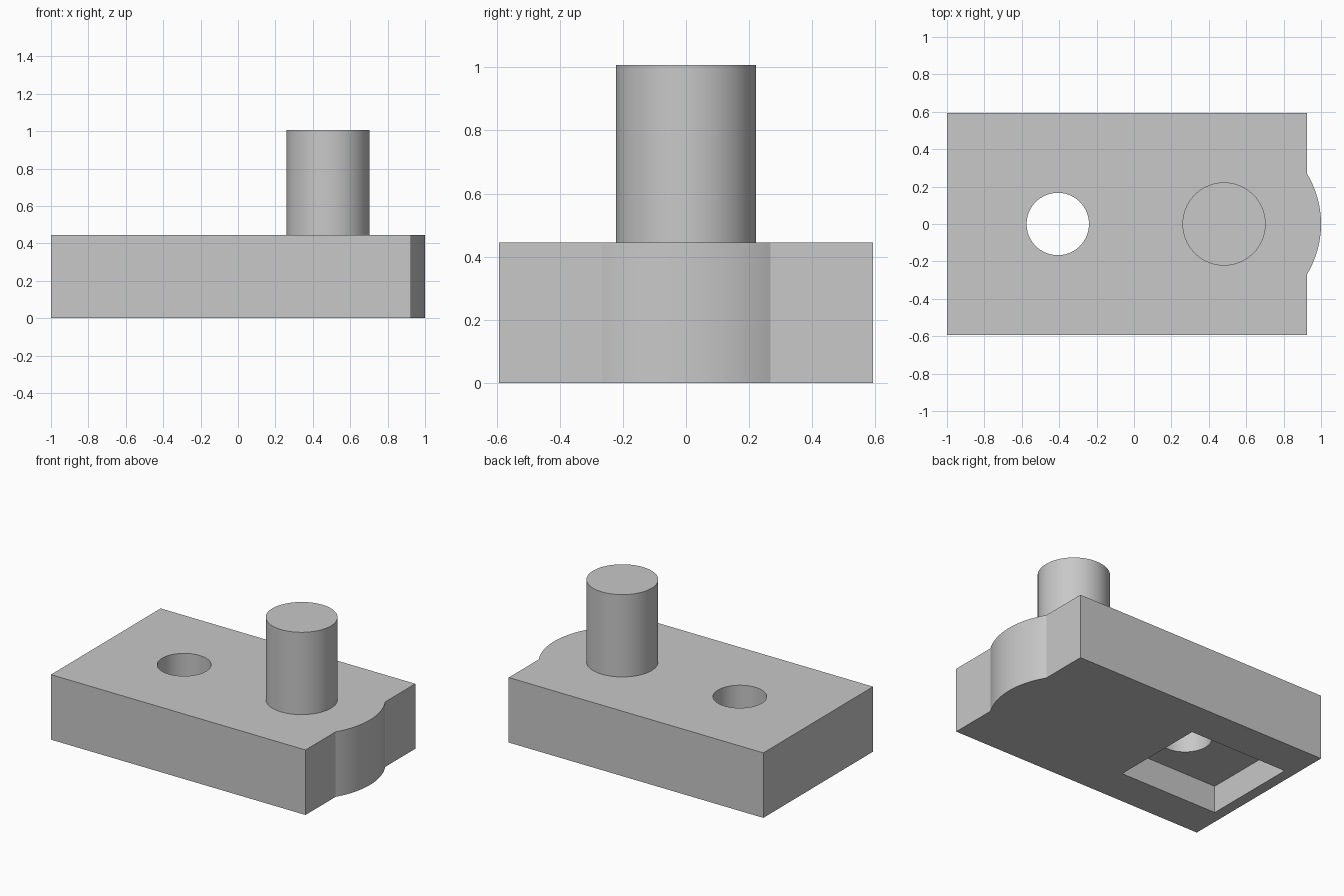
import bpy, bmesh, math

default = bpy.data.objects.get("Cube")
if default:
    bpy.data.objects.remove(default, do_unlink=True)

U = 2 / 27            # design unit; the block is 27 units long
SEGMENTS = 96

grey = bpy.data.materials.new("plain grey")
grey.use_nodes = True
color = (0.58, 0.58, 0.58, 1)
grey.diffuse_color = color
grey.node_tree.nodes["Principled BSDF"].inputs["Base Color"].default_value = color


def arc(cx, radius, start, end, steps):
    """Points on an arc centred on the long axis, ends included."""
    angles = [start + (end - start) * i / steps for i in range(steps + 1)]
    return [(cx + radius * math.cos(a), radius * math.sin(a)) for a in angles]


def circle(cx, radius):
    return arc(cx, radius, 0, math.tau, SEGMENTS)[:-1]


def rectangle(x0, x1, half):
    return [(x0, -half), (x1, -half), (x1, half), (x0, half)]


def extrude(name, outline, z0, z1):
    """Solid prism from a counter-clockwise outline, in design units."""
    bm = bmesh.new()
    verts = [bm.verts.new((x * U - 1, y * U, z0 * U)) for x, y in outline]
    face = bm.faces.new(verts)
    top = bmesh.ops.extrude_face_region(bm, geom=[face])["geom"]
    bmesh.ops.translate(bm, vec=(0, 0, (z1 - z0) * U),
                        verts=[v for v in top if isinstance(v, bmesh.types.BMVert)])
    bmesh.ops.recalc_face_normals(bm, faces=bm.faces)
    mesh = bpy.data.meshes.new(name)
    bm.to_mesh(mesh)
    bm.free()
    mesh.materials.append(grey)
    obj = bpy.data.objects.new(name, mesh)
    bpy.context.collection.objects.link(obj)
    return obj


def select(obj):
    bpy.ops.object.select_all(action="DESELECT")
    obj.select_set(True)
    bpy.context.view_layer.objects.active = obj


def cut(target, cutter):
    cutter.hide_render = True
    mod = target.modifiers.new(cutter.name, "BOOLEAN")
    mod.operation = "DIFFERENCE"
    mod.solver = "EXACT"
    mod.object = cutter
    select(target)
    bpy.ops.object.modifier_apply(modifier=mod.name)
    bpy.data.objects.remove(cutter, do_unlink=True)


# Block with a rounded bulge on its right end, concentric with the post
post_x, bulge_radius, end_x, half_width, height = 20, 7, 26, 8, 6
spread = math.acos((end_x - post_x) / bulge_radius)
box = rectangle(0, end_x, half_width)
bulge = arc(post_x, bulge_radius, -spread, spread, 32)
block = extrude("base_block", box[:2] + bulge + box[2:], 0, height)

# Rectangular pocket underneath and round hole through to the top
cut(block, extrude("pocket_cutter", rectangle(1, 11, 4.5), -1, 2.5))
cut(block, extrude("hole_cutter", circle(8, 2.25), -1, height + 1))

# Upright post
post = extrude("post", circle(post_x, 3), height - 0.1, 13.6)

for part in (block, post):
    select(part)
    bpy.ops.object.shade_smooth_by_angle(angle=math.radians(25))
